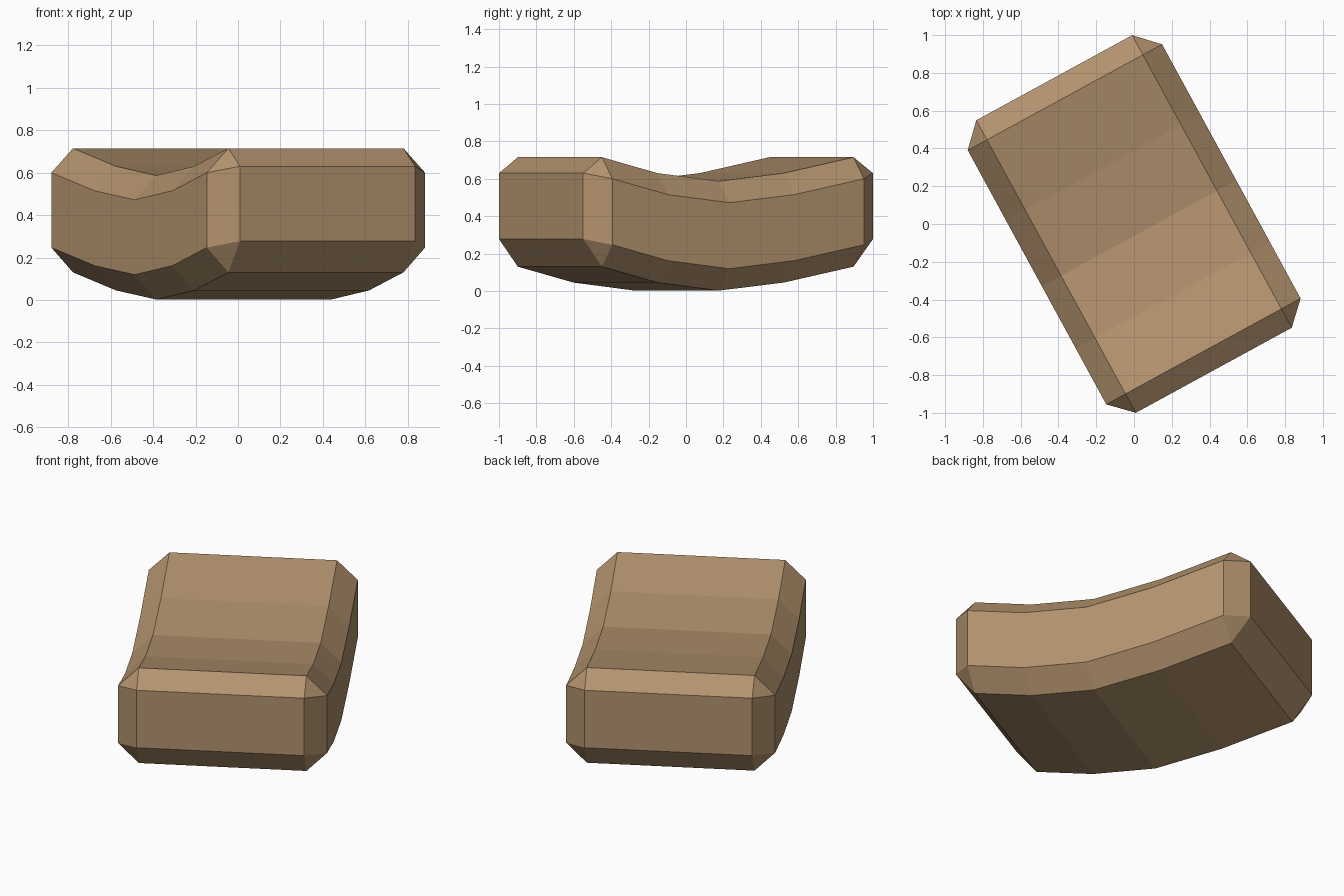
import bpy, bmesh, math

if "Cube" in bpy.data.objects:
    bpy.data.objects.remove(bpy.data.objects["Cube"], do_unlink=True)

# Sizes of the chamfered, sagging block
IN_W, OUT_W = 0.47, 0.586
END_Y = 0.882
STATIONS = [(-0.768, 0), (-0.43, 0.085), (-0.056, 0.128), (0.34, 0.085), (0.764, 0)]

# Chamfered cross-section, and the smaller rectangle that closes each end
right_half = [(OUT_W, 0.247), (OUT_W, 0.60), (IN_W, 0.715)]
section = right_half + [(-x, z) for x, z in reversed(right_half)] + [(-IN_W, 0.13), (IN_W, 0.13)]
end_plate = [(IN_W, 0.277), (IN_W, 0.63), (-IN_W, 0.63), (-IN_W, 0.277)]

bm = bmesh.new()

# Body: sweep the section along the sag
rings = [[bm.verts.new((x, y, z - sag)) for x, z in section] for y, sag in STATIONS]
for a, b in zip(rings, rings[1:]):
    for i in range(8):
        j = (i + 1) % 8
        bm.faces.new((a[i], a[j], b[j], b[i]))

# Ends: flat plate, four sloped edges and four corner triangles
for ring, y in ((rings[0], -END_Y), (rings[-1], END_Y)):
    plate = [bm.verts.new((x, y, z)) for x, z in end_plate]
    bm.faces.new(plate)
    for k in range(4):
        n = (k + 1) % 4
        bm.faces.new((ring[2 * k - 1], ring[2 * k], plate[k]))
        bm.faces.new((ring[2 * k], ring[2 * k + 1], plate[n], plate[k]))

bmesh.ops.recalc_face_normals(bm, faces=bm.faces[:])
mesh = bpy.data.meshes.new("curved_block")
bm.to_mesh(mesh)
bm.free()

# Warm brown material
brown = bpy.data.materials.new("warm_brown")
brown.use_nodes = True
colour = (0.45, 0.29, 0.155, 1)
brown.diffuse_color = colour
brown.node_tree.nodes["Principled BSDF"].inputs["Base Color"].default_value = colour
mesh.materials.append(brown)

block = bpy.data.objects.new("curved_block", mesh)
bpy.context.collection.objects.link(block)
block.rotation_euler.z = math.radians(28.6)
